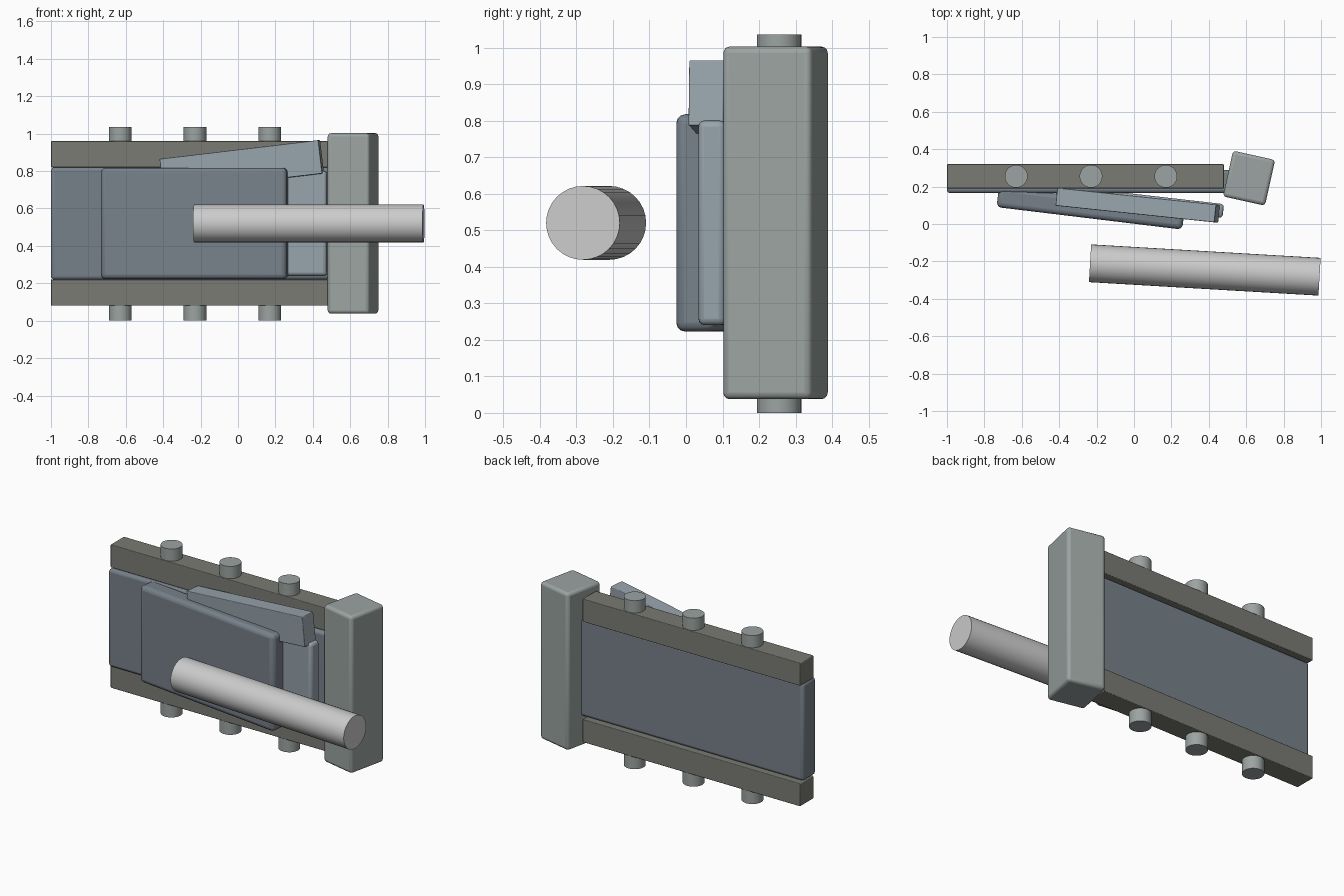
import bpy, math
from mathutils import Vector

if "Cube" in bpy.data.objects:
    bpy.data.objects.remove(bpy.data.objects["Cube"])


def mat(name, rgb):
    m = bpy.data.materials.new(name)
    m.diffuse_color = (*rgb, 1)
    m.use_nodes = True
    m.node_tree.nodes["Principled BSDF"].inputs["Base Color"].default_value = m.diffuse_color
    return m


RAIL = mat("warm_grey", (0.195, 0.197, 0.175))
SLATE = mat("slate", (0.185, 0.22, 0.255))
STEEL = mat("blue_grey", (0.31, 0.37, 0.41))
POST = mat("green_grey", (0.33, 0.37, 0.36))


def finish(o, name, m):
    o.name = name
    if m:
        o.data.materials.append(m)
    bpy.ops.object.shade_smooth_by_angle(angle=math.radians(35))
    return o


def box(name, loc, size, m, rot=(0, 0, 0), bevel=0.0):
    bpy.ops.mesh.primitive_cube_add(size=1, location=loc)
    o = bpy.context.object
    o.scale = size
    bpy.ops.object.transform_apply(location=False, rotation=False, scale=True)
    o.rotation_euler = [math.radians(a) for a in rot]
    if bevel:
        b = o.modifiers.new("bevel", 'BEVEL')
        b.width, b.segments = bevel, 3
    return finish(o, name, m)


def rod(name, a, b, r, m=None):
    a, b = Vector(a), Vector(b)
    bpy.ops.mesh.primitive_cylinder_add(vertices=32, radius=r, depth=(b - a).length,
                                        location=(a + b) / 2)
    o = bpy.context.object
    o.rotation_euler = (b - a).to_track_quat('Z', 'Y').to_euler()
    return finish(o, name, m)


# Main panel, tucked between the two rails and into the post
box("main_panel", (-0.23, 0.2275, 0.52), (1.54, 0.125, 0.60), SLATE, bevel=0.018)

# Rails above and below, each with three pin stubs
for side, z, z0, z1 in (("lower", 0.15, 0.0, 0.12), ("upper", 0.89, 0.92, 1.035)):
    box(side + "_rail", (-0.26, 0.255, z), (1.48, 0.13, 0.14), RAIL, bevel=0.004)
    for i in range(3):
        x = -0.63 + 0.4 * i
        rod(f"{side}_pin_{i + 1}", (x, 0.255, z0), (x, 0.255, z1), 0.061, POST)

# Square end post
box("end_post", (0.615, 0.245, 0.52), (0.23, 0.25, 0.965), POST, (0, 0, -12.5), 0.018)

# Tilted front cover plate and the lighter plate behind it
box("cover_plate", (-0.232, 0.085, 0.52), (1.0, 0.11, 0.595), SLATE, (0, 0, -6.9), 0.025)
box("inner_plate", (0.03, 0.12, 0.52), (0.90, 0.075, 0.56), STEEL, (0, 0, -6.5), 0.018)

# Tilted lever bar at the top
box("lever_bar", (0.02, 0.10, 0.826), (0.86, 0.096, 0.18), STEEL, (0, -6.7, -6), 0.004)

# Front handle rod
rod("handle_rod", (-0.235, -0.21, 0.52), (0.992, -0.282, 0.52), 0.101)
